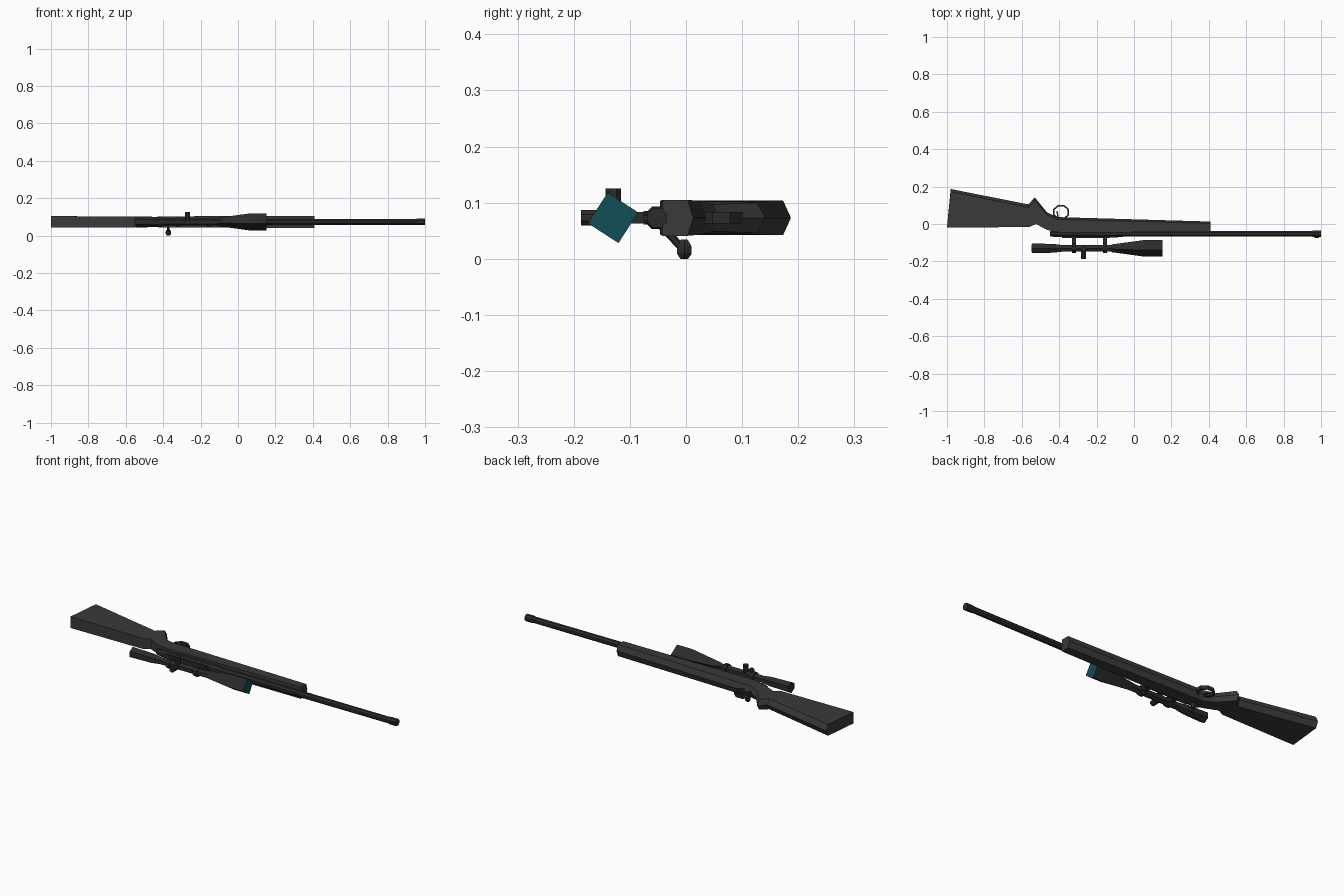
import bpy, bmesh, math
from mathutils import Vector

if "Cube" in bpy.data.objects:
    bpy.data.objects.remove(bpy.data.objects["Cube"])

CZ = 0.073      # middle plane of the rifle (it lies on its side)
BY = -0.052     # barrel axis
SY = -0.130     # scope axis


def material(name, rgb):
    m = bpy.data.materials.new(name)
    m.diffuse_color = (*rgb, 1)
    m.use_nodes = True
    m.node_tree.nodes["Principled BSDF"].inputs["Base Color"].default_value = m.diffuse_color
    return m


STOCK = material("stock_grey", (0.042, 0.042, 0.042))
METAL = material("dark_metal", (0.024, 0.024, 0.025))
LENS = material("teal_lens", (0.006, 0.075, 0.095))


def loft(name, rings, mat, closed=False):
    """Skin a list of equal-length rings; cap the ends unless closed."""
    bm = bmesh.new()
    rows = [[bm.verts.new(p) for p in r] for r in rings]
    n = len(rows[0])
    for k in range(len(rows) if closed else len(rows) - 1):
        a, b = rows[k], rows[(k + 1) % len(rows)]
        for i in range(n):
            j = (i + 1) % n
            bm.faces.new((a[i], a[j], b[j], b[i]))
    if not closed:
        bm.faces.new(rows[0])
        bm.faces.new(rows[-1])
    bmesh.ops.recalc_face_normals(bm, faces=bm.faces[:])
    me = bpy.data.meshes.new(name)
    bm.to_mesh(me)
    bm.free()
    me.materials.append(mat)
    ob = bpy.data.objects.new(name, me)
    bpy.context.collection.objects.link(ob)
    return ob


def tube(name, stations, y, mat=METAL, sides=8, turn=None):
    """Turned part along x from (x, radius) stations."""
    t = math.pi / sides if turn is None else turn
    ang = [t + 2 * math.pi * i / sides for i in range(sides)]
    return loft(name, [[(x, y + r * math.cos(a), CZ + r * math.sin(a)) for a in ang]
                       for x, r in stations], mat)


def rod(name, p, q, r1, r2=None, sides=6, mat=METAL):
    """Straight rod between two points."""
    p, q = Vector(p), Vector(q)
    rot = (q - p).to_track_quat('Z', 'Y')
    ang = [2 * math.pi * (i + .5) / sides for i in range(sides)]
    return loft(name, [[c + rot @ Vector((r * math.cos(a), r * math.sin(a), 0)) for a in ang]
                       for c, r in ((p, r1), (q, r2 or r1))], mat)


def box(name, x0, x1, y0, y1, hw, mat=METAL):
    return loft(name, [[(x, y0, CZ - hw), (x, y1, CZ - hw), (x, y1, CZ + hw), (x, y0, CZ + hw)]
                       for x in (x0, x1)], mat)


# Stock: (x, y) of the upper edge, (x, y) of the lower edge, half width, keel height
stations = [
    (-1.0, -0.018, -0.98, 0.187, 0.031, 0.014),
    (-0.56, -0.017, -0.565, 0.105, 0.029, 0.016),
    (-0.525, 0.0, -0.53, 0.142, 0.027, 0.016),
    (-0.46, -0.033, -0.465, 0.062, 0.024, 0.014),
    (-0.39, -0.046, -0.41, 0.037, 0.030, 0.012),
    (0.41, -0.042, 0.41, 0.013, 0.032, 0.010),
]
rings = []
for xl, yl, xh, yh, w, c in stations:
    rings.append([(xl, yl, CZ - w), (xh, yh - c, CZ - w), (xh, yh, CZ),
                  (xh, yh - c, CZ + w), (xl, yl, CZ + w)])
loft("stock", rings, STOCK)

# Receiver, barrel and muzzle
tube("receiver", [(-0.45, 0.014), (-0.42, 0.02), (-0.1, 0.022), (-0.06, 0.0175)], BY)
tube("barrel", [(-0.08, 0.0175), (0.97, 0.0165)], BY)
tube("muzzle_ring", [(0.955, 0.019), (1.0, 0.019)], BY)
box("front_sight", 0.965, 0.99, -0.076, BY, 0.004)
box("scope_rail", -0.385, -0.13, -0.076, BY, 0.012)

# Scope with eyepiece, tube and square-sided bell
tube("scope_tube", [(-0.545, 0.030), (-0.43, 0.027), (-0.38, 0.02), (-0.08, 0.02)], SY, sides=6)
turn = math.radians(12)
tube("scope_bell", [(-0.12, 0.021), (0.06, 0.046), (0.15, 0.046)], SY, sides=4, turn=turn)
tube("front_lens", [(0.148, 0.0455), (0.152, 0.0455)], SY, LENS, 4, turn)
tube("rear_lens", [(-0.547, 0.024), (-0.543, 0.024)], SY, METAL, 6)

# Scope rings with their feet
for i, x in enumerate((-0.32, -0.155)):
    tube(f"scope_ring_{i + 1}", [(x - 0.011, 0.026), (x + 0.011, 0.026)], SY)
    box(f"ring_foot_{i + 1}", x - 0.011, x + 0.011, SY + 0.015, BY, 0.010)

# Adjustment turrets
rod("top_turret", (-0.27, SY, CZ), (-0.27, -0.187, CZ), 0.015, sides=8)
rod("side_turret", (-0.27, SY, CZ), (-0.27, SY, 0.125), 0.015, sides=8)

# Bolt handle and knob
rod("bolt_handle", (-0.375, -0.045, 0.06), (-0.372, -0.008, 0.020), 0.007)
knob = [(0.034, 0.007), (0.022, 0.015), (0.009, 0.015), (0.0, 0.008)]
loft("bolt_knob", [[(-0.372 + r * math.cos(k * math.pi / 3),
                     -0.003 + r * math.sin(k * math.pi / 3), z) for k in range(6)]
                   for z, r in knob], METAL)

# Trigger guard (octagonal band) and trigger
guard = []
for k in range(8):
    a = math.pi * (k + .5) / 4
    c, s = math.cos(a), math.sin(a)
    guard.append([(-0.39 + r * c, 0.063 + r * 0.87 * s, CZ + h)
                  for r, h in ((0.047, -0.010), (0.047, 0.010), (0.038, 0.010), (0.038, -0.010))])
loft("trigger_guard", guard, METAL, closed=True)
rod("trigger", (-0.405, 0.03, CZ), (-0.412, 0.07, CZ), 0.006, 0.004, 4)
